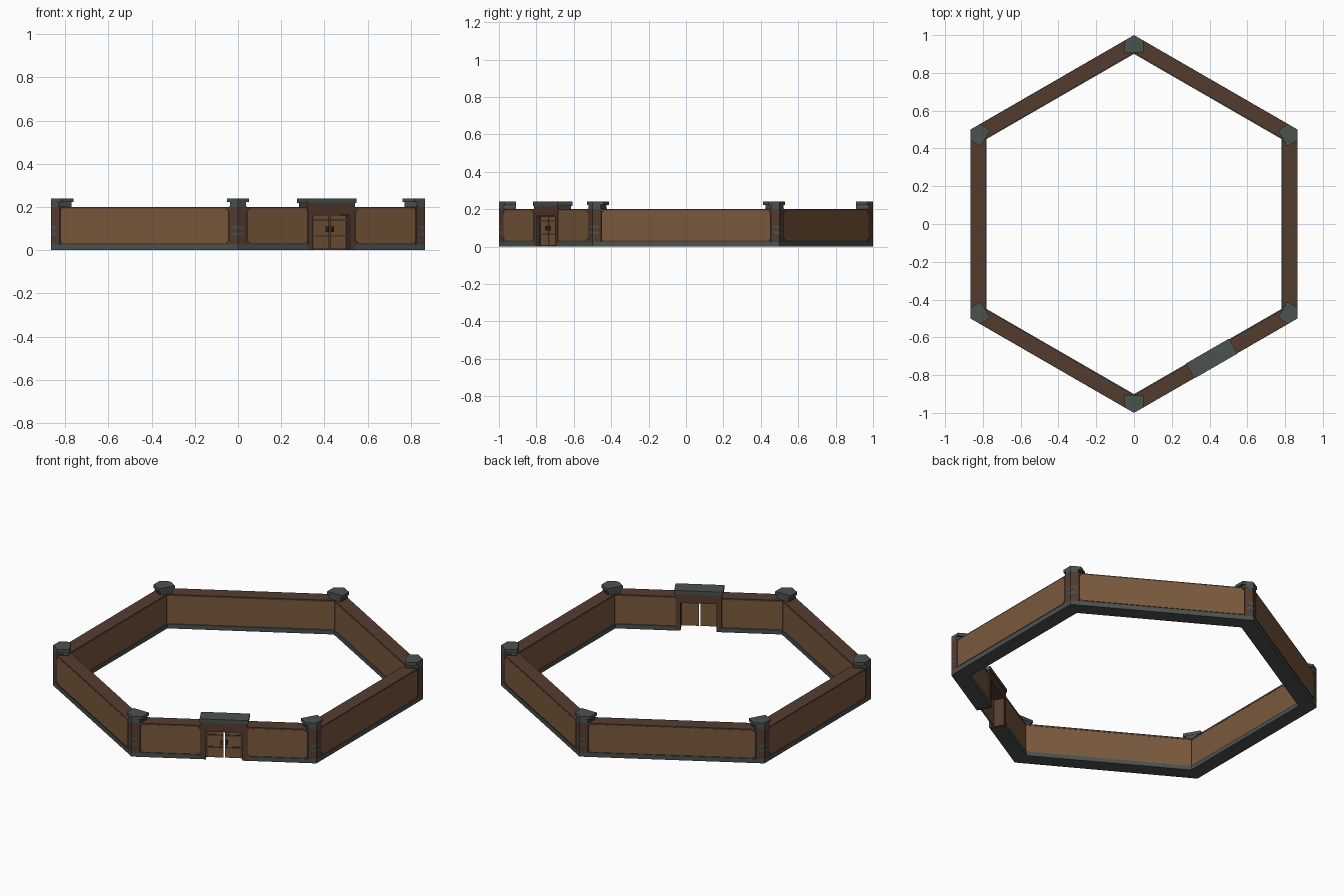
import bpy, bmesh, math
from mathutils import Matrix, Vector

if "Cube" in bpy.data.objects:
    bpy.data.objects.remove(bpy.data.objects["Cube"])

OUT, INN = 0.866, 0.785          # outer and inner distance of wall faces
T30 = math.tan(math.radians(30))


def material(name, rgb):
    m = bpy.data.materials.new(name)
    lin = [((c / 255 + 0.055) / 1.055) ** 2.4 for c in rgb]
    m.diffuse_color = (*lin, 1)
    m.use_nodes = True
    m.node_tree.nodes["Principled BSDF"].inputs["Base Color"].default_value = m.diffuse_color
    return m


TAN = material("tan panel", (122, 89, 60))
BROWN = material("dark brown wood", (84, 60, 47))
STONE = material("grey stone", (74, 82, 80))
IRON = material("dark iron", (48, 46, 45))


def frame(angle):
    """Local x runs along the wall, local y points outward."""
    return Matrix.Rotation(math.radians(angle - 90), 4, 'Z')


def prism(name, pts, offset, mat, mtx):
    """Extrude a flat 3D outline by an offset vector."""
    bm = bmesh.new()
    face = bm.faces.new([bm.verts.new(p) for p in pts])
    ext = bmesh.ops.extrude_face_region(bm, geom=[face], use_keep_orig=True)
    verts = [v for v in ext["geom"] if isinstance(v, bmesh.types.BMVert)]
    bmesh.ops.translate(bm, verts=verts, vec=Vector(offset))
    bmesh.ops.recalc_face_normals(bm, faces=bm.faces)
    bm.transform(mtx)
    me = bpy.data.meshes.new(name)
    bm.to_mesh(me)
    bm.free()
    me.materials.append(mat)
    ob = bpy.data.objects.new(name, me)
    bpy.context.collection.objects.link(ob)
    return ob


def box(name, x0, x1, y0, y1, z0, z1, mat, mtx):
    pts = [(x0, y0, z0), (x1, y0, z0), (x1, y1, z0), (x0, y1, z0)]
    return prism(name, pts, (0, 0, z1 - z0), mat, mtx)


def run(name, x0, x1, y0, y1, z0, z1, mat, mtx):
    """Wall piece; an end given as None is mitred at the corner."""
    def end(x, y, sign):
        return sign * y * T30 if x is None else x
    pts = [(end(x0, y0, -1), y0, z0), (end(x1, y0, 1), y0, z0),
           (end(x1, y1, 1), y1, z0), (end(x0, y1, -1), y1, z0)]
    return prism(name, pts, (0, 0, z1 - z0), mat, mtx)


def panel(name, x0, x1, y, z0, z1, c, depth, mtx):
    """Thin plate with clipped corners."""
    pts = [(x0 + c, y, z0), (x1 - c, y, z0), (x1, y, z0 + c), (x1, y, z1 - c),
           (x1 - c, y, z1), (x0 + c, y, z1), (x0, y, z1 - c), (x0, y, z0 + c)]
    return prism(name, pts, (0, depth, 0), TAN, mtx)


def corner(name, t, apex, inner, z0, z1, mat, mtx):
    """Five-sided post fitted into a corner."""
    shoulder = apex - t * T30
    pts = [(0, apex, z0), (-t, shoulder, z0), (-t, inner, z0),
           (t, inner, z0), (t, shoulder, z0)]
    return prism(name, pts, (0, 0, z1 - z0), mat, mtx)


def wall(mtx, x0, x1):
    """One stretch of wall with stone footing and panels on both sides."""
    run("footing", x0, x1, INN - 0.005, OUT, 0, 0.025, STONE, mtx)
    run("wall_core", x0, x1, INN + 0.003, OUT - 0.004, 0.025, 0.19, BROWN, mtx)
    run("wall_coping", x0, x1, INN, OUT - 0.001, 0.19, 0.2, BROWN, mtx)
    a = -0.45 if x0 is None else x0 + 0.004
    b = 0.45 if x1 is None else x1 - 0.004
    panel("outer_panel", a, b, OUT - 0.004, 0.032, 0.192, 0.014, 0.0035, mtx)
    a = -0.45 if x0 is None else x0
    b = 0.45 if x1 is None else x1
    panel("inner_panel", a, b, INN + 0.001, 0.025, 0.19, 0.003, 0.002, mtx)


# six walls, one of them split around the gate
for k in range(6):
    angle = -60 + 60 * k
    m = frame(angle)
    if k == 0:
        wall(m, None, -0.125)
        wall(m, 0.125, None)
    else:
        wall(m, None, None)

# corner posts with bands and stepped caps
for k in range(6):
    m = frame(90 + 60 * k)
    corner("corner_post", 0.04, 0.9995, 0.912, 0.025, 0.205, BROWN, m)
    for z in (0.068, 0.098):
        corner("post_band", 0.028, 1.0, 0.93, z, z + 0.014, STONE, m)
    corner("cap_neck", 0.036, 1.0, 0.91, 0.2, 0.222, STONE, m)
    corner("cap_slab", 0.05, 1.0, 0.908, 0.222, 0.24, STONE, m)

# gatehouse frame and stone cap
g = frame(-60)
for s in (-1, 1):
    xs = sorted((s * 0.098, s * 0.125))
    box("gate_jamb", *xs, INN - 0.004, OUT, 0, 0.165, BROWN, g)
box("gate_lintel", -0.125, 0.125, INN - 0.004, OUT, 0.165, 0.218, BROWN, g)
box("gate_cap", -0.132, 0.132, INN - 0.008, OUT + 0.002, 0.218, 0.24, STONE, g)

# double doors with rails, stiles and handles
for s in (-1, 1):
    def bar(name, a, b, y0, y1, z0, z1, mat):
        box(name, *sorted((s * a, s * b)), y0, y1, z0, z1, mat, g)
    bar("door_leaf", 0.004, 0.098, 0.838, 0.848, 0.006, 0.16, TAN)
    for z in (0.062, 0.134):
        bar("door_rail", 0.006, 0.096, 0.848, 0.852, z, z + 0.009, BROWN)
    bar("door_stile", 0.088, 0.098, 0.848, 0.851, 0.006, 0.16, BROWN)
    bar("door_handle", 0.01, 0.02, 0.848, 0.856, 0.085, 0.11, IRON)
